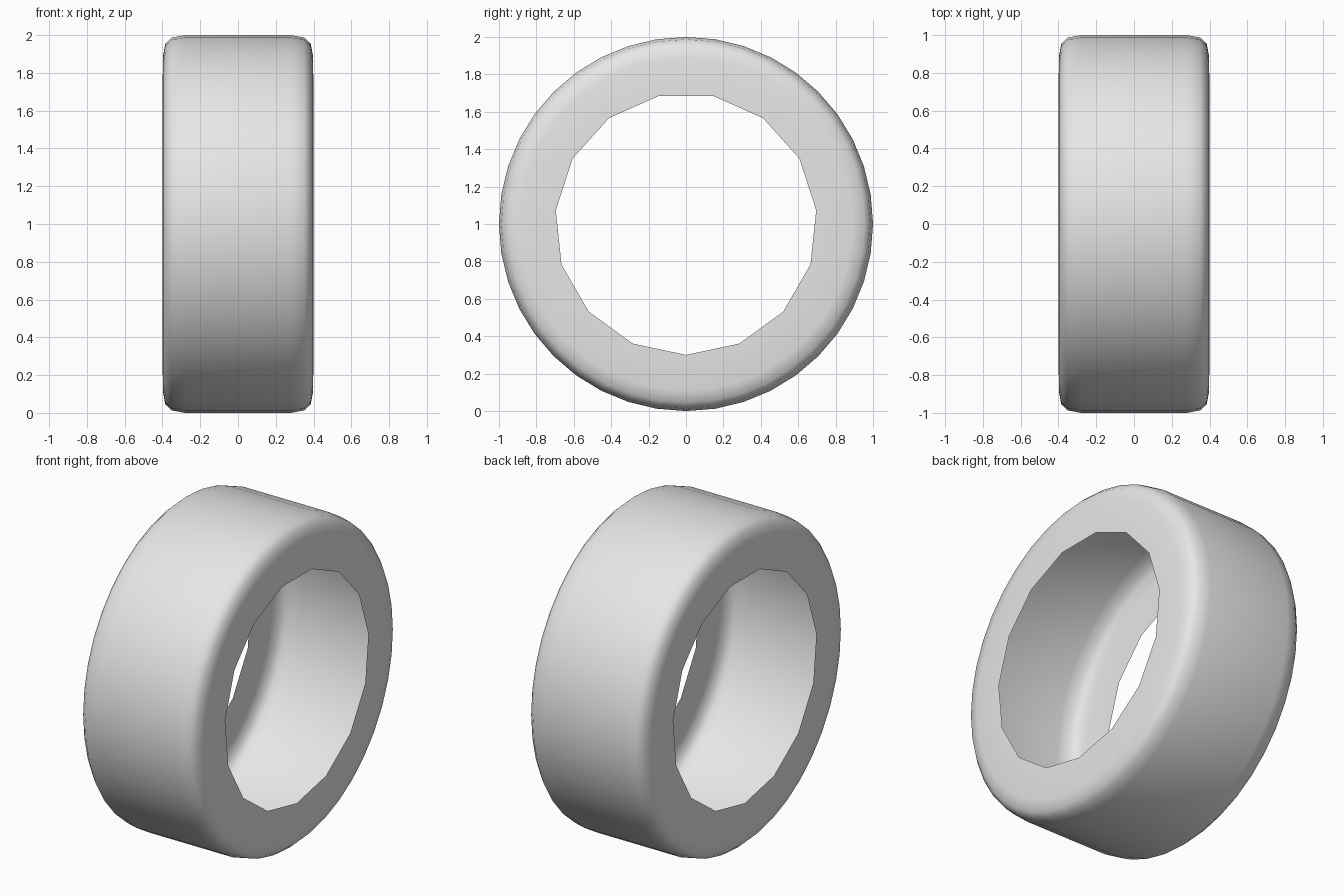
import bpy, bmesh
from math import cos, sin, pi

cube = bpy.data.objects.get("Cube")
if cube:
    bpy.data.objects.remove(cube, do_unlink=True)

OUTER_SIDES, HOLE_SIDES = 40, 15

# Flat grey rubber
grey = bpy.data.materials.new("light_grey_rubber")
grey.use_nodes = True
grey.diffuse_color = (0.8, 0.8, 0.8, 1)
grey.node_tree.nodes["Principled BSDF"].inputs["Base Color"].default_value = (0.8, 0.8, 0.8, 1)

bm = bmesh.new()


def ring(x, radius, sides):
    """Circle of vertices around the axle, starting at the ground."""
    angles = [-pi / 2 + 2 * pi * i / sides for i in range(sides)]
    return [bm.verts.new((x, radius * cos(a), 1 + radius * sin(a))) for a in angles]


def bridge(a, b):
    """Quad strip between two equal rings."""
    for i in range(len(a)):
        j = (i + 1) % len(a)
        bm.faces.new((a[i], a[j], b[j], b[i]))


def stitch(a, b):
    """Triangle strip between rings with different side counts."""
    i = j = 0
    while i < len(a) or j < len(b):
        va, vb = a[i % len(a)], b[j % len(b)]
        if j >= len(b) or (i < len(a) and (i + 0.5) / len(a) <= (j + 0.5) / len(b)):
            i += 1
            bm.faces.new((va, a[i % len(a)], vb))
        else:
            j += 1
            bm.faces.new((va, b[j % len(b)], vb))


# Rounded shoulder and side wall: (half width, radius)
shoulder = [(0.28, 1.0), (0.35, 0.987), (0.385, 0.955), (0.397, 0.89)]
tread_edges = []
for side in (-1, 1):
    rings = [ring(side * x, r, OUTER_SIDES) for x, r in shoulder]
    for a, b in zip(rings, rings[1:]):
        bridge(a, b)
    stitch(rings[-1], ring(side * 0.4, 0.70, HOLE_SIDES))
    tread_edges.append(rings[0])

# Tread joining the two sides
bridge(*tread_edges)

bmesh.ops.recalc_face_normals(bm, faces=bm.faces)
# Make sure the tread faces away from the axle
bm.faces.ensure_lookup_table()
bm.normal_update()
face = bm.faces[-1]
c = face.calc_center_median()
if face.normal.y * c.y + face.normal.z * (c.z - 1) < 0:
    bmesh.ops.reverse_faces(bm, faces=bm.faces)
for f in bm.faces:
    f.smooth = True

mesh = bpy.data.meshes.new("tyre")
bm.to_mesh(mesh)
bm.free()
mesh.materials.append(grey)
tyre = bpy.data.objects.new("tyre", mesh)
bpy.context.collection.objects.link(tyre)
